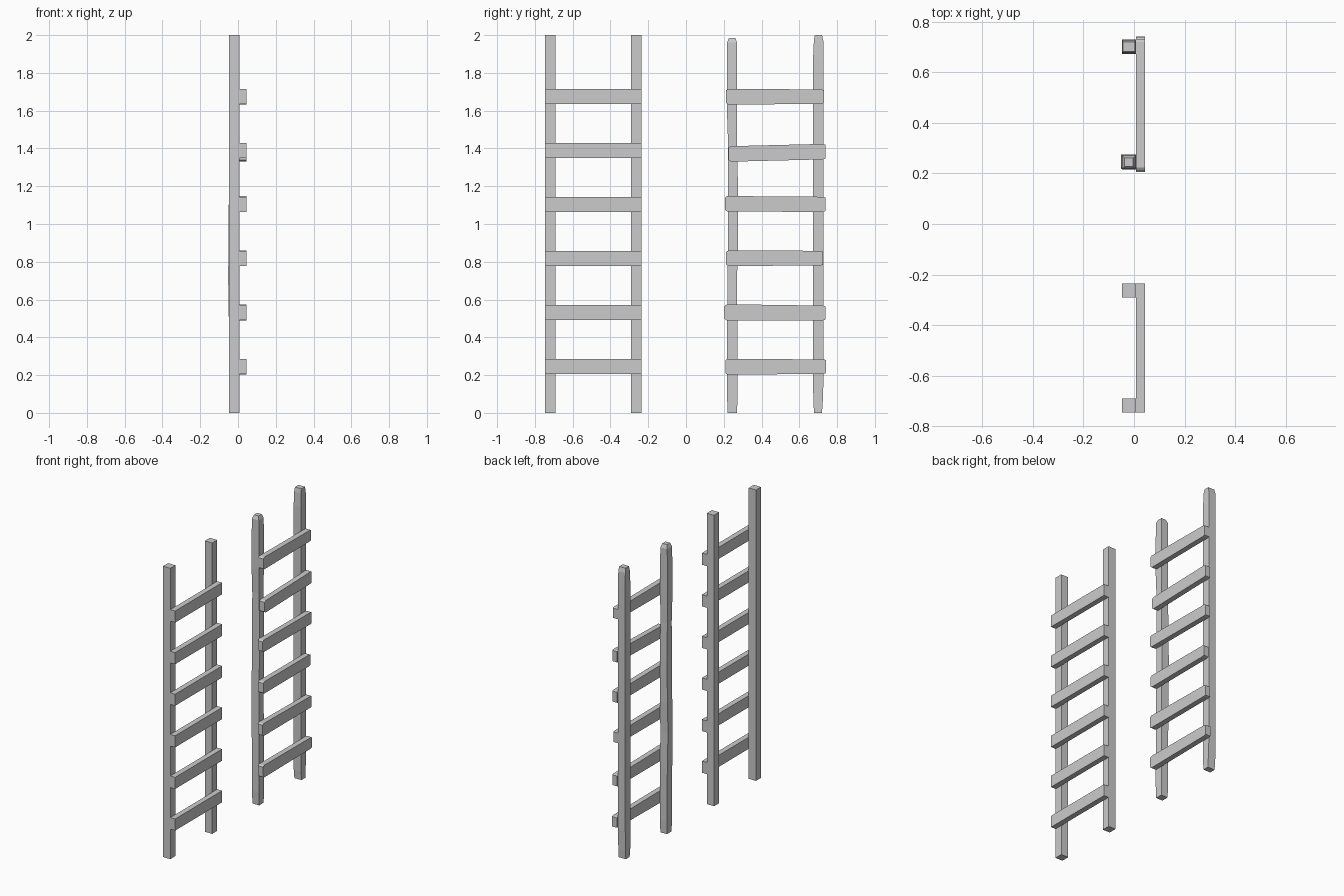
import bpy, bmesh


def loft(name, rings):
    """Closed prism through a series of four-cornered rings."""
    bm = bmesh.new()
    loops = [[bm.verts.new(p) for p in ring] for ring in rings]
    for a, b in zip(loops, loops[1:]):
        for i in range(4):
            j = (i + 1) % 4
            bm.faces.new((a[i], a[j], b[j], b[i]))
    bm.faces.new(loops[0])
    bm.faces.new(loops[-1])
    bmesh.ops.recalc_face_normals(bm, faces=bm.faces)
    mesh = bpy.data.meshes.new(name)
    bm.to_mesh(mesh)
    bm.free()
    obj = bpy.data.objects.new(name, mesh)
    bpy.context.collection.objects.link(obj)
    return obj


def rail(name, sections):
    """Upright post; sections are (z, x0, x1, y0, y1)."""
    loft(name, [[(x0, y0, z), (x1, y0, z), (x1, y1, z), (x0, y1, z)]
                for z, x0, x1, y0, y1 in sections])


def rung(name, sections, x0=0.007, x1=0.044):
    """Crossbar; sections are (y, z0, z1)."""
    loft(name, [[(x0, y, z0), (x1, y, z0), (x1, y, z1), (x0, y, z1)]
                for y, z0, z1 in sections])


# Straight ladder
for side, y in (("left", -0.746), ("right", -0.291)):
    rail("straight_rail_" + side,
         [(z, -0.048, 0.007, y, y + 0.055) for z in (0, 2)])
for i in range(6):
    z = 0.246 + 0.286 * i
    rung(f"straight_rung_{i + 1}",
         [(y, z - 0.04, z + 0.04) for y in (-0.746, -0.236)])

# Worn ladder rails, slightly bowed with whittled ends
rail("worn_rail_left", [
    (0.00, -0.044, 0.006, 0.221, 0.270),
    (0.09, -0.047, 0.007, 0.217, 0.273),
    (0.45, -0.048, 0.007, 0.218, 0.272),
    (0.70, -0.052, 0.006, 0.220, 0.270),
    (0.90, -0.051, 0.006, 0.222, 0.275),
    (1.20, -0.048, 0.007, 0.223, 0.275),
    (1.45, -0.047, 0.005, 0.222, 0.270),
    (1.62, -0.048, 0.007, 0.216, 0.271),
    (1.96, -0.047, 0.006, 0.217, 0.271),
    (1.985, -0.037, -0.003, 0.227, 0.261)])
rail("worn_rail_right", [
    (0.00, -0.046, 0.008, 0.678, 0.720),
    (0.06, -0.048, 0.008, 0.674, 0.724),
    (0.20, -0.048, 0.007, 0.673, 0.729),
    (1.88, -0.048, 0.007, 0.673, 0.729),
    (1.97, -0.047, 0.006, 0.677, 0.727),
    (2.00, -0.044, 0.004, 0.682, 0.720)])

# Worn rungs: left end (y, low, high), right end (y, low, high)
ends = [
    (0.208, 0.202, 0.286, 0.742, 0.207, 0.283),
    (0.205, 0.489, 0.575, 0.738, 0.490, 0.568),
    (0.212, 0.778, 0.860, 0.724, 0.780, 0.858),
    (0.206, 1.066, 1.148, 0.738, 1.064, 1.144),
    (0.226, 1.330, 1.412, 0.738, 1.342, 1.424),
    (0.212, 1.632, 1.716, 0.731, 1.636, 1.712)]
for i, (ya, la, ha, yb, lb, hb) in enumerate(ends):
    rung(f"worn_rung_{i + 1}", [
        (ya, la + 0.008, ha - 0.008), (ya + 0.012, la, ha),
        (yb - 0.012, lb, hb), (yb, lb + 0.004, hb - 0.004)])
